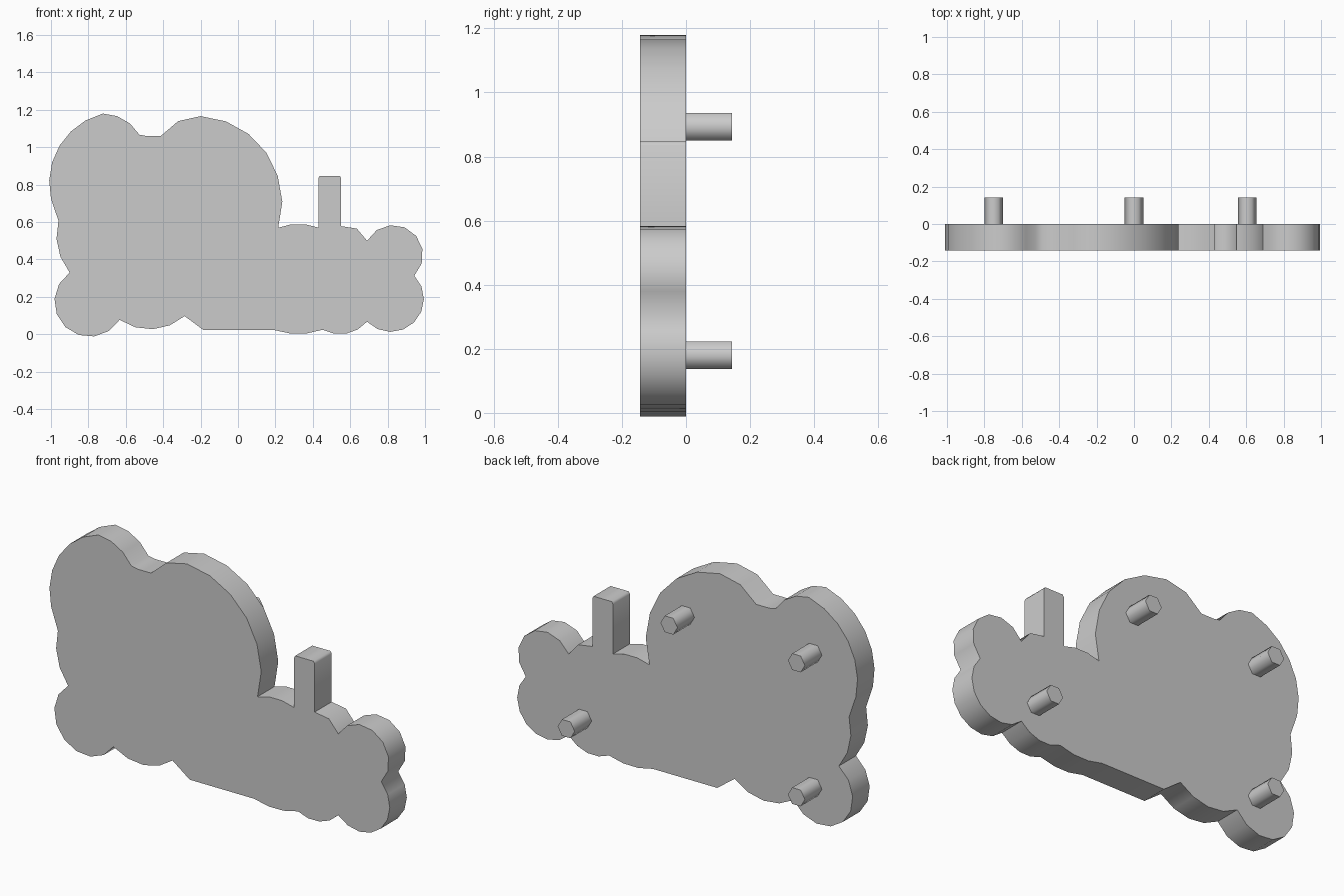
import bpy
import bmesh
from math import atan2, cos, sin, pi, radians, tau
from mathutils import Vector

cube = bpy.data.objects.get("Cube")
if cube:
    bpy.data.objects.remove(cube, do_unlink=True)

grey = bpy.data.materials.new("plain grey")
grey.use_nodes = True
colour = (0.6, 0.6, 0.6, 1)
grey.diffuse_color = colour
grey.node_tree.nodes["Principled BSDF"].inputs["Base Color"].default_value = colour


def prism(name, points, y_front, y_back):
    """Extrude an outline in x and z from y_front to y_back."""
    bm = bmesh.new()
    face = bm.faces.new([bm.verts.new((x, y_front, z)) for x, z in points])
    result = bmesh.ops.extrude_face_region(bm, geom=[face], use_keep_orig=True)
    moved = [v for v in result["geom"] if isinstance(v, bmesh.types.BMVert)]
    bmesh.ops.translate(bm, verts=moved, vec=(0, y_back - y_front, 0))
    bmesh.ops.recalc_face_normals(bm, faces=bm.faces)
    mesh = bpy.data.meshes.new(name)
    bm.to_mesh(mesh)
    bm.free()
    obj = bpy.data.objects.new(name, mesh)
    bpy.context.collection.objects.link(obj)
    mesh.materials.append(grey)
    bpy.ops.object.select_all(action="DESELECT")
    obj.select_set(True)
    bpy.context.view_layer.objects.active = obj
    bpy.ops.object.shade_smooth_by_angle(angle=radians(70))
    return obj


class Outline:
    """A chain of straight lines and faceted circular lobes."""

    def __init__(self, *start):
        self.points = [Vector(start)]

    def line(self, *ends):
        self.points += [Vector(p) for p in ends]

    def lobe(self, via, end, steps):
        """Arc from the last point through via to end."""
        a, b, c = self.points[-1], Vector(via), Vector(end)
        u, v = b - a, c - a
        d = 2 * u.cross(v)
        uu, vv = u.length_squared, v.length_squared
        centre = a + Vector((v.y * uu - u.y * vv, u.x * vv - v.x * uu)) / d
        radius = (a - centre).length
        first = atan2(a.y - centre.y, a.x - centre.x)
        last = atan2(c.y - centre.y, c.x - centre.x)
        sweep = (last - first) % tau
        if d < 0:
            sweep -= tau
        for i in range(1, steps):
            t = first + sweep * i / steps
            self.points.append(centre + radius * Vector((cos(t), sin(t))))
        self.points.append(c)


# Left edge and the two big upper lobes
shape = Outline(-0.9, 0.33)
shape.lobe(via=(-0.97, 0.505), end=(-0.96, 0.607), steps=3)
shape.line((-1, 0.725))
shape.lobe(via=(-0.94, 1.03), end=(-0.723, 1.18), steps=6)
shape.lobe(via=(-0.638, 1.163), end=(-0.527, 1.067), steps=3)
shape.line((-0.49, 1.06), (-0.413, 1.06))
shape.lobe(via=(-0.345, 1.125), end=(-0.2, 1.166), steps=2)
shape.lobe(via=(0.047, 1.078), end=(0.212, 0.848), steps=4)
shape.lobe(via=(0.237, 0.7), end=(0.215, 0.57), steps=2)

# Low shoulder and the upright post with clipped corners
shape.lobe(via=(0.33, 0.59), end=(0.43, 0.57), steps=3)
shape.line((0.43, 0.835), (0.437, 0.847), (0.544, 0.847), (0.551, 0.835))
shape.line((0.551, 0.578), (0.635, 0.565), (0.69, 0.5))

# Two round lobes at the right end
shape.lobe(via=(0.96, 0.516), end=(0.943, 0.313), steps=7)
shape.lobe(via=(0.975, 0.11), end=(0.69, 0.067), steps=8)

# Underside bumps and the lower left lobe
shape.lobe(via=(0.57, 0.002), end=(0.453, 0.024), steps=4)
shape.lobe(via=(0.33, 0.002), end=(0.195, 0.022), steps=3)
shape.line((-0.184, 0.022), (-0.285, 0.097))
shape.lobe(via=(-0.46, 0.027), end=(-0.633, 0.077), steps=4)
shape.lobe(via=(-0.97, 0.11), end=(-0.9, 0.33), steps=8)

prism("plate", shape.points[:-1], -0.143, 0)

# Hexagonal pegs on the back
pegs = {
    "upper_right_peg": (-0.75, 0.893),
    "upper_middle_peg": (0, 0.893),
    "lower_right_peg": (-0.75, 0.18),
    "lower_left_peg": (0.605, 0.18),
}
for name, (x, z) in pegs.items():
    hexagon = [(x + 0.05 * cos(i * pi / 3), z + 0.05 * sin(i * pi / 3)) for i in range(6)]
    prism(name, hexagon, 0, 0.143)
